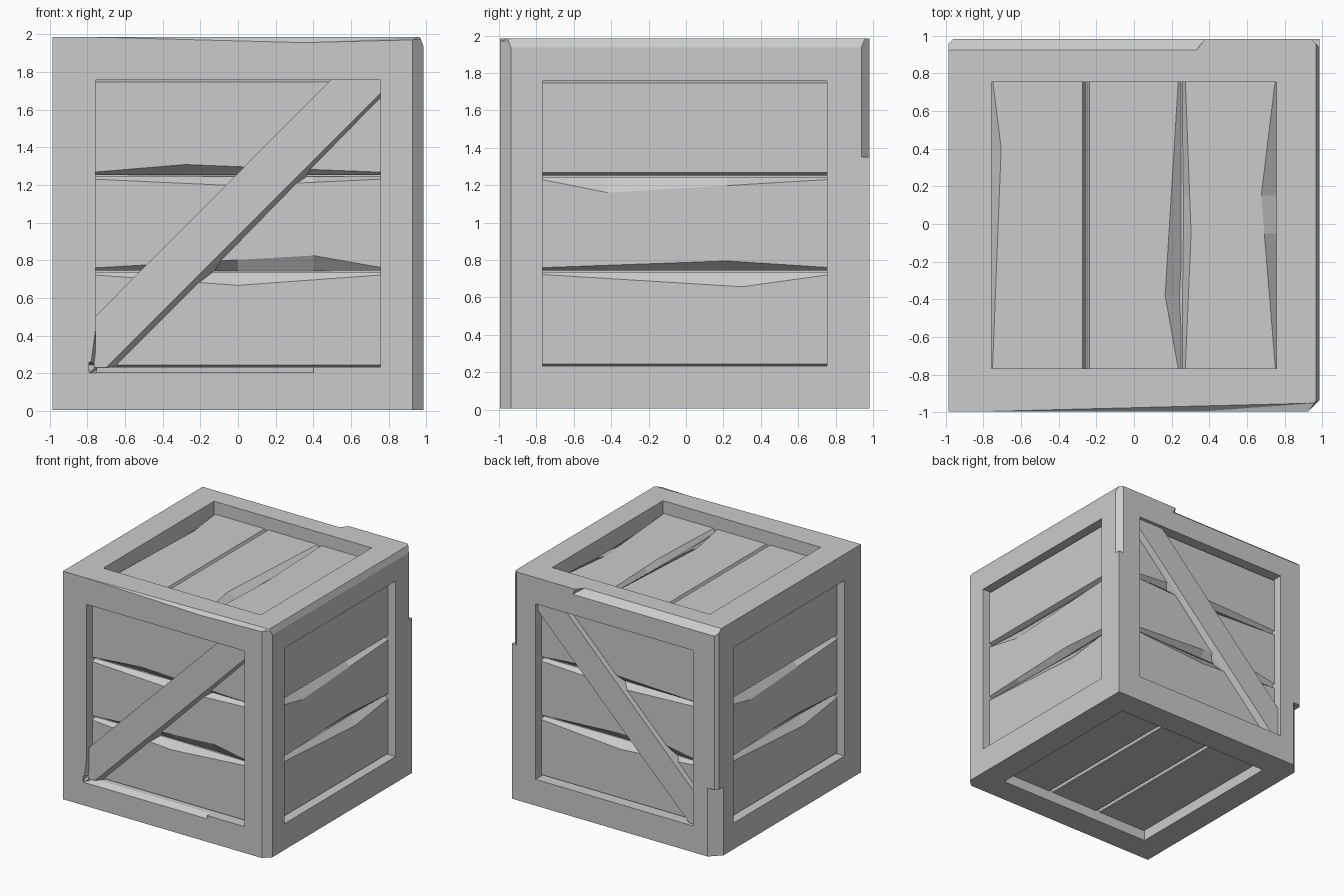
import bpy, bmesh
from mathutils import Vector, Matrix

if "Cube" in bpy.data.objects:
    bpy.data.objects.remove(bpy.data.objects["Cube"])

HX, HY, HZ, CZ = 0.985, 0.995, 0.99, 0.995   # half sizes and centre height
YB = 0.982                                    # back face position
FLOOR = -0.155                                # base of the planks below the frame face


def finish(name, bm):
    bmesh.ops.recalc_face_normals(bm, faces=bm.faces)
    me = bpy.data.meshes.new(name)
    bm.to_mesh(me)
    bm.free()
    ob = bpy.data.objects.new(name, me)
    bpy.context.collection.objects.link(ob)
    return ob


def hull(name, points):
    bm = bmesh.new()
    for p in points:
        bm.verts.new(p)
    res = bmesh.ops.convex_hull(bm, input=bm.verts)
    junk = [v for v in set(res["geom_interior"] + res["geom_unused"]) if isinstance(v, bmesh.types.BMVert)]
    bmesh.ops.delete(bm, geom=junk, context="VERTS")
    bmesh.ops.dissolve_limit(bm, angle_limit=0.01, verts=bm.verts, edges=bm.edges)
    return finish(name, bm)


def side(u, v, out, half):
    # local space of one crate side: u along the planks, v across, w outward
    m = Matrix((u, v, out)).transposed().to_4x4()
    m.translation = Vector(out) * half + Vector((0, 0, CZ))
    return m


def plank(name, m, v0, v1, top, lo=None, hi=None):
    # board whose two long edges may each carry a chip: (position, size)
    end, small = 0.775, 0.014

    def cham(chip, u):
        if not chip:
            return small
        p, s = chip
        t = (u + end) / (p + end) if u <= p else (end - u) / (end - p)
        return small + (s - small) * t

    us = sorted({-end, end} | {c[0] for c in (lo, hi) if c})
    bm = bmesh.new()
    rings = []
    for u in us:
        a, b = cham(lo, u), cham(hi, u)
        da, db = min(0.045, a * 2.5), min(0.045, b * 2.5)
        sec = [(v0, FLOOR), (v0, top - da), (v0 + a, top),
               (v1 - b, top), (v1, top - db), (v1, FLOOR)]
        rings.append([bm.verts.new(m @ Vector((u, v, w))) for v, w in sec])
    for r, s in zip(rings, rings[1:]):
        for i in range(6):
            j = (i + 1) % 6
            bm.faces.new((r[i], r[j], s[j], s[i]))
    bm.faces.new(rings[0])
    bm.faces.new(rings[-1])
    finish(name, bm)


# Frame body: box with a recessed opening on every side
bm = bmesh.new()
bmesh.ops.create_cube(bm, size=2, matrix=Matrix.Translation((0, 0, CZ)) @ Matrix.Diagonal((HX, HY, HZ, 1)))
for v in bm.verts:
    v.co.y = min(v.co.y, YB)
faces = bm.faces[:]
bmesh.ops.inset_individual(bm, faces=faces, thickness=0.228, use_even_offset=True)
bmesh.ops.inset_individual(bm, faces=faces, thickness=0, depth=-0.15)
frame = finish("crate_frame", bm)


# Worn edges and corners cut out of the frame
def upright(sx, sy, z0, z1, c):
    x, y = sx * HX, (YB if sy > 0 else -HY)
    tri = [(x - sx * c, y), (x, y - sy * c), (x + sx * 0.05, y + sy * 0.05)]
    return [(a, b, z) for z in (z0, z1) for a, b in tri]


T = CZ + HZ
chips = [
    upright(1, -1, -0.1, 2.1, 0.06),
    upright(1, 1, 1.35, 2.1, 0.045),
    upright(-1, 1, -0.1, 0.6, 0.09),
    upright(-1, 1, 0.5, 2.1, 0.025),
    # top back edge
    [(x, y, z) for x, y, z in ((-1.1, YB - 0.06, T), (-1.1, YB, T - 0.05), (-1.1, 1.05, 2.05),
                               (0.33, YB - 0.06, T), (0.40, YB, T - 0.05), (0.40, 1.05, 2.05))],
    # top right edge
    [(x, y, z) for y in (-1.1, 1.1) for x, z in ((HX - 0.02, T), (HX, T - 0.05), (1.05, 2.05))],
    # front right top corner
    [(0.91, -HY, T), (HX, -0.92, T), (HX, -HY, 1.92), (1.05, -1.06, 2.05)],
    # sagging top front edge
    [(-0.8, -HY, T), (0.35, -HY, 1.955), (0.35, -0.983, T), (0.97, -0.95, T), (0.95, -HY, 1.97),
     (0.35, -1.05, 2.05), (1.0, -1.05, 2.05)],
    # lower lip and lower left lip of the front opening
    [(x, y, z) for x in (-0.79, 0.4) for y, z in ((-HY, 0.205), (-0.92, 0.245), (-1.05, 0.27))],
    [(-0.79, -1.0, 0.2), (-0.75, -1.0, 0.5), (-0.75, -0.93, 0.22), (-0.75, -1.0, 0.2)],
]
bpy.context.view_layer.objects.active = frame
for pts in chips:
    cutter = hull("chip_cutter", pts)
    cutter.hide_render = True
    mod = frame.modifiers.new("chip", "BOOLEAN")
    mod.operation, mod.solver, mod.object = "DIFFERENCE", "EXACT", cutter
    bpy.ops.object.modifier_apply(modifier=mod.name)
    bpy.data.objects.remove(cutter)

# Sides with their plank chips: (lo, hi) for each of three planks
X, Y, Z = Vector((1, 0, 0)), Vector((0, 1, 0)), Vector((0, 0, 1))
long_chips = [(None, (0.0, 0.07)), ((0.4, 0.08), (0.0, 0.05)), ((-0.28, 0.055), None)]
end_chips = [(None, (0.3, 0.08)), ((0.22, 0.05), (-0.42, 0.085)), (None, None)]
top_chips = [((0.15, 0.09), (-0.05, 0.045)), ((-0.38, 0.085), None), (None, (0.4, 0.06))]
plain = [(None, None)] * 3
sides = {
    "front": (side(X, Z, -Y, HY), -0.08, long_chips),
    "back": (side(-X, Z, Y, YB), -0.08, long_chips),
    "right": (side(Y, Z, X, HX), -0.07, end_chips),
    "left": (side(-Y, Z, -X, HX), -0.07, end_chips),
    "top": (side(Y, -X, Z, HZ), -0.11, top_chips),
    "bottom": (side(Y, X, -Z, HZ), -0.09, plain),
}
spans = [(-0.765, -0.258), (-0.250, 0.250), (0.258, 0.765)]
for key, (m, top, ch) in sides.items():
    for i, ((v0, v1), (lo, hi)) in enumerate(zip(spans, ch)):
        plank(f"{key}_plank_{i + 1}", m, v0, v1, top, lo, hi)

# Diagonal braces on front and back, wider at the base along the lower edge
face = [(-0.765, -0.5), (0.5, 0.77), (0.765, 0.77), (0.765, 0.70), (-0.70, -0.765), (-0.765, -0.765)]
base = face[:3] + [(0.765, 0.66), (-0.63, -0.765)] + face[5:]
for key, s in (("front", 1), ("back", -1)):
    m = sides[key][0]
    hull(f"{key}_brace", [m @ Vector((s * u, v, w)) for poly, w in ((face, -0.03), (base, -0.12))
                          for u, v in poly])
